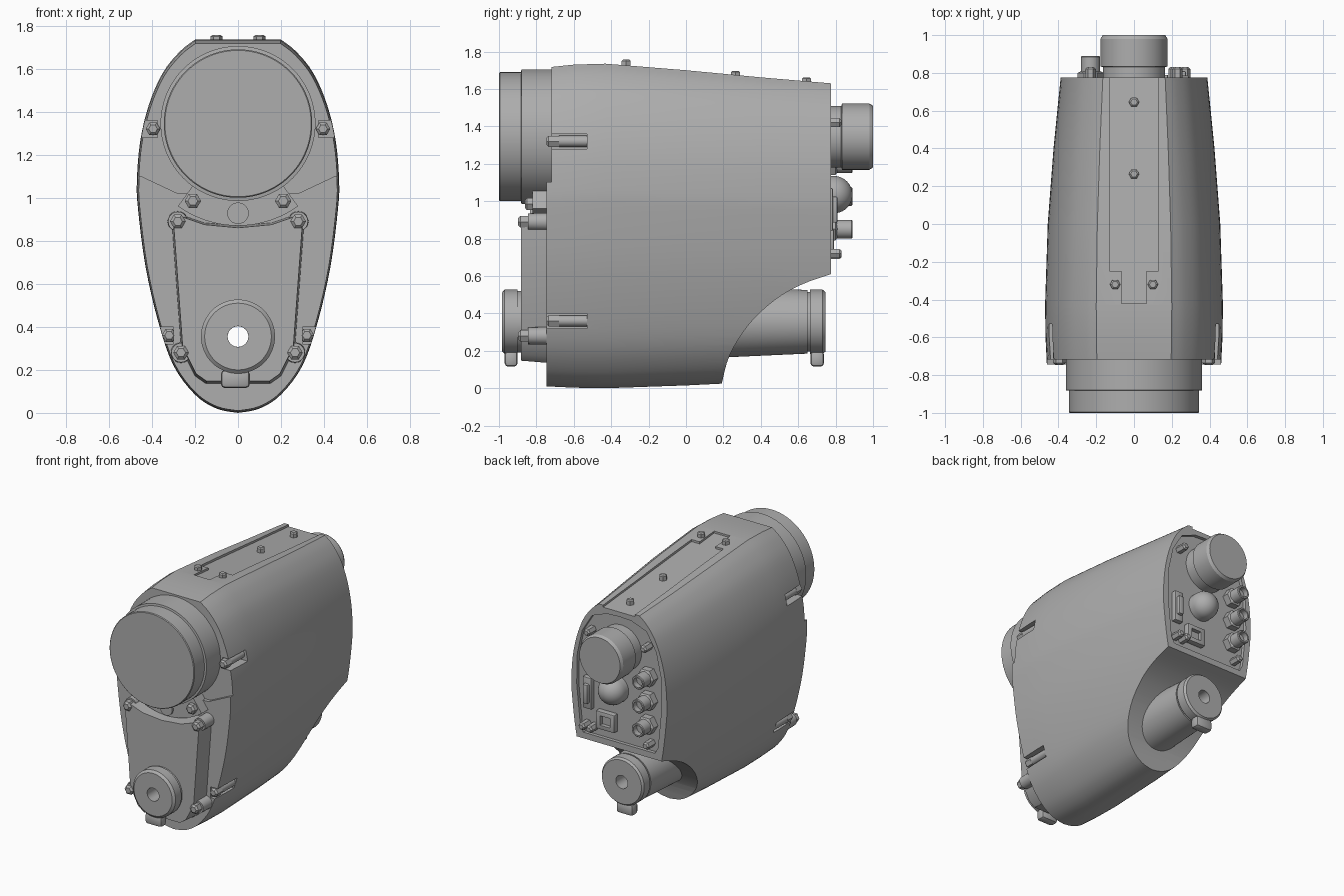
import bpy, bmesh, math
from mathutils import Vector

if "Cube" in bpy.data.objects:
    bpy.data.objects.remove(bpy.data.objects["Cube"])

grey = bpy.data.materials.new("housing grey")
grey.use_nodes = True
GREY = (0.42, 0.42, 0.42, 1)
grey.diffuse_color = GREY
grey.node_tree.nodes["Principled BSDF"].inputs["Base Color"].default_value = GREY


def finish(name, bm, angle=30):
    bmesh.ops.remove_doubles(bm, verts=bm.verts, dist=0.0002)
    bmesh.ops.recalc_face_normals(bm, faces=bm.faces)
    mesh = bpy.data.meshes.new(name)
    bm.to_mesh(mesh)
    bm.free()
    mesh.materials.append(grey)
    ob = bpy.data.objects.new(name, mesh)
    bpy.context.collection.objects.link(ob)
    shade(ob, angle)
    return ob


def shade(ob, angle=30):
    bpy.ops.object.select_all(action='DESELECT')
    ob.select_set(True)
    bpy.context.view_layer.objects.active = ob
    bpy.ops.object.shade_smooth_by_angle(angle=math.radians(angle))


def loft(name, rings, cyclic=False, caps=True):
    """Skin a list of closed rings of points."""
    bm = bmesh.new()
    rows = [[bm.verts.new(p) for p in ring] for ring in rings]
    pairs = list(zip(rows, rows[1:])) + ([(rows[-1], rows[0])] if cyclic else [])
    for a, b in pairs:
        for i in range(len(a)):
            j = (i + 1) % len(a)
            bm.faces.new((a[i], a[j], b[j], b[i]))
    if caps and not cyclic:
        bm.faces.new(rows[0])
        bm.faces.new(rows[-1])
    return finish(name, bm)


def prism(name, pts, a, b, axis='y', taper=1.0):
    """Extrude a profile along y (points x, z) or along x (points y, z)."""
    def ring(d, s):
        cu = sum(p[0] for p in pts) / len(pts)
        cv = sum(p[1] for p in pts) / len(pts)
        q = [(cu + (u - cu) * s, cv + (v - cv) * s) for u, v in pts]
        return [(u, d, v) if axis == 'y' else (d, u, v) for u, v in q]
    return loft(name, [ring(a, taper), ring(b, 1)])


def lathe(name, profile, x=0, z=0, segs=48, axis='y', y=0, closed=False):
    """Turn (radius, distance) points round an axis along y or z."""
    rings = []
    for r, d in profile:
        ring = []
        for k in range(segs):
            t = math.tau * k / segs
            c, s = max(r, 0.00001) * math.cos(t), max(r, 0.00001) * math.sin(t)
            ring.append((x + c, d, z + s) if axis == 'y' else (x + c, y + s, z + d))
        rings.append(ring)
    return loft(name, rings, closed)


def box(name, x, y, z, chamfer=0.0):
    bm = bmesh.new()
    bmesh.ops.create_cube(bm, size=1)
    for v in bm.verts:
        v.co = Vector([lo + (hi - lo) * (c + 0.5) for c, (lo, hi) in zip(v.co, (x, y, z))])
    if chamfer:
        bmesh.ops.bevel(bm, geom=bm.edges[:], offset=chamfer, segments=2, affect='EDGES', profile=0.5)
    return finish(name, bm)


def cut(ob, cutter):
    mod = ob.modifiers.new("cut", 'BOOLEAN')
    mod.operation, mod.solver, mod.object = 'DIFFERENCE', 'EXACT', cutter
    bpy.context.view_layer.objects.active = ob
    bpy.ops.object.modifier_apply(modifier=mod.name)
    bpy.data.objects.remove(cutter)
    shade(ob)


def mirror_half(half):
    return half + [(-u, v) for u, v in reversed(half) if u > 0.001]


def smooth_path(pts, n=4):
    out = []
    for i in range(len(pts) - 1):
        p = [Vector(pts[min(max(k, 0), len(pts) - 1)]) for k in range(i - 1, i + 3)]
        for k in range(n):
            t = k / n
            out.append(tuple(0.5 * (2 * p[1] + (p[2] - p[0]) * t
                       + (2 * p[0] - 5 * p[1] + 4 * p[2] - p[3]) * t * t
                       + (3 * p[1] - p[0] - 3 * p[2] + p[3]) * t ** 3)))
    return out + [tuple(pts[-1])]


def screw(name, x, z, y0, y1, r=0.03):
    lathe(name, [(r, y0), (r, y1), (r * 0.6, y1 + (0.012 if y1 > y0 else -0.012))], x, z, 6)


# Egg-shaped housing, lofted front to back
egg = smooth_path([(0, 0), (0.1, 0.02), (0.2, 0.085), (0.3, 0.22), (0.37, 0.42), (0.43, 0.68),
                   (0.465, 0.95), (0.47, 1.08), (0.455, 1.26), (0.415, 1.43), (0.35, 1.58),
                   (0.27, 1.68), (0.2, 1.735)]) + [(0, 1.735)]
stations = [(-0.745, 0.98, 0.01, 1.715), (-0.6, 0.995, 0.003, 1.73), (-0.43, 1, 0, 1.735),
            (0, 0.97, 0.015, 1.7), (0.4, 0.905, 0.035, 1.662), (0.775, 0.825, 0.05, 1.63)]
body = loft("housing", [[(x * w, y, lo + z / 1.735 * (hi - lo)) for x, z in mirror_half(egg)]
                        for y, w, lo, hi in stations])

# Scooped underside at the back
scoop = smooth_path([(0.19, 0.02), (0.235, 0.18), (0.34, 0.345), (0.48, 0.475), (0.62, 0.555), (0.78, 0.612)])
cut(body, prism("scoop_cutter", [(0.185, -0.1)] + scoop + [(0.9, 0.64), (0.9, -0.1)], -0.7, 0.7, 'x'))

# Stepped front, recessed rear panel and top channel
step = [(-0.7, 1.14), (-0.45, 1.1), (-0.28, 1.02), (0.28, 1.02), (0.45, 1.1), (0.7, 1.14), (0.7, 1.9), (-0.7, 1.9)]
cut(body, prism("step_cutter", step, -0.9, -0.718))
panel = mirror_half([(0, 0.655), (0.29, 0.655), (0.315, 0.7), (0.345, 1.0), (0.34, 1.22), (0.3, 1.4), (0.22, 1.53), (0.1, 1.575), (0, 1.58)])
cut(body, prism("panel_cutter", panel, 0.75, 0.9))
for half, y0, y1 in ((0.13, -0.25, 0.9), (0.065, -0.42, -0.24)):
    floor = [(y, 1.683 - 0.088 * y) for y in (y0, y1)]
    cut(body, prism("channel_cutter", floor + [(y1, 1.9), (y0, 1.9)], -half, half, 'x'))

# Side pockets with their screws
for side in (-1, 1):
    for inner, z in ((0.375, 1.32), (0.3, 0.36)):
        cut(body, box("pocket_cutter", sorted((side * inner, side * 0.6)), (-0.9, -0.53), (z - 0.04, z + 0.04)))
        sx = side * (inner + 0.02)
        lathe("pocket_boss", [(0.03, -0.53), (0.03, -0.68)], sx, z, 16)
        screw("pocket_screw", sx, z, -0.68, -0.735, 0.034)

# Objective barrel
lathe("objective_barrel", [(0, -0.6), (0.36, -0.6), (0.36, -0.88), (0.345, -0.882), (0.345, -0.995),
                           (0.34, -1), (0, -1)], 0, 1.345, 96)

# Clamp below the barrel
arc = [math.radians(-90 + a) for a in range(-36, 37, 4)]
clamp = [(r * math.cos(a), 1.345 + r * math.sin(a)) for r, seq in ((0.475, arc), (0.34, arc[::-1])) for a in seq]
prism("barrel_clamp", clamp, -0.82, -0.72)
for x, z in ((-0.21, 0.985), (0.21, 0.985)):
    screw("clamp_screw", x, z, -0.81, -0.85, 0.038)
lathe("clamp_button", [(0.05, -0.8), (0.05, -0.835), (0, -0.835)], 0, 0.928, 24)

# Front cover with corner bosses
plate = mirror_half([(0, 0.135), (0.15, 0.135), (0.2, 0.17), (0.265, 0.3), (0.31, 0.91), (0.29, 0.93), (0.16, 0.885), (0, 0.87)])
cover = prism("front_cover", plate, -0.882, -0.73, taper=0.97)
for x in (-1, 1):
    for sx, z in ((0.28, 0.89), (0.265, 0.28)):
        lathe("cover_boss", [(0.048, -0.73), (0.045, -0.845)], x * sx, z, 20)
        screw("cover_screw", x * sx, z, -0.84, -0.885, 0.036)

# Bore straight through the lower axis
Z = 0.355
for ob in (body, cover):
    cut(ob, lathe("bore_cutter", [(0.048, -1.2), (0.048, 1.2)], 0, Z, 32))

# Front and rear bore tubes with clip tabs
lathe("front_collar", [(0.048, -0.86), (0.165, -0.86), (0.165, -0.9), (0.172, -0.9), (0.172, -0.97),
                       (0.155, -0.985), (0.048, -0.985)], 0, Z, 64, closed=True)
lathe("rear_tube", [(0.048, 0.1), (0.195, 0.1), (0.17, 0.65), (0.16, 0.65), (0.16, 0.662), (0.172, 0.662),
                    (0.172, 0.73), (0.16, 0.745), (0.048, 0.745)], 0, Z, 64, closed=True)
box("front_clip", (-0.08, 0.055), (-0.97, -0.9), (0.115, 0.2), 0.02)
box("rear_clip", (-0.08, 0.055), (0.665, 0.738), (0.115, 0.2), 0.02)

# Eyepiece
lathe("eyepiece", [(0, 0.74), (0.165, 0.74), (0.165, 0.83), (0.177, 0.835), (0.177, 0.98), (0.165, 1), (0, 1)], 0, 1.345, 64)

# Rear dome, sockets and panel fittings
dome = [(0.1 * math.cos(t), 0.79 + 0.1 * math.sin(t)) for t in [math.pi / 2 * k / 10 for k in range(11)]]
lathe("rear_dome", [(0.1, 0.74)] + dome, 0.04, 1.035, 40)
for z in (0.85, 1.025, 1.2):
    lathe("socket_nut", [(0.068, 0.74), (0.068, 0.80), (0.05, 0.81)], -0.23, z, 6)
    lathe("round_socket", [(0.035, 0.74), (0.05, 0.74), (0.05, 0.885), (0.045, 0.89), (0.035, 0.89),
                           (0.035, 0.85), (0, 0.85), (0, 0.74)], -0.23, z, 24, closed=True)
box("serial_plate", (0.22, 0.29), (0.74, 0.785), (0.84, 1.07), 0.006)
box("serial_port", (0.235, 0.275), (0.74, 0.81), (0.885, 1.025), 0.008)
port = box("network_port", (0.03, 0.18), (0.74, 0.79), (0.72, 0.85), 0.005)
cut(port, box("port_cutter", (0.065, 0.145), (0.76, 0.9), (0.75, 0.82)))
for x, z in ((0.27, 0.72), (0.21, 0.715), (-0.25, 0.715), (0.23, 1.42), (-0.23, 1.42)):
    screw("panel_screw", x, z, 0.74, 0.82, 0.028)

# Screws on the top channel
for x, y, z in ((-0.1, -0.32, 1.715), (0.1, -0.32, 1.715), (0, 0.265, 1.655), (0, 0.645, 1.62)):
    lathe("top_screw", [(0.028, 0), (0.028, 0.035), (0.018, 0.042)], x, z, 6, 'z', y)
